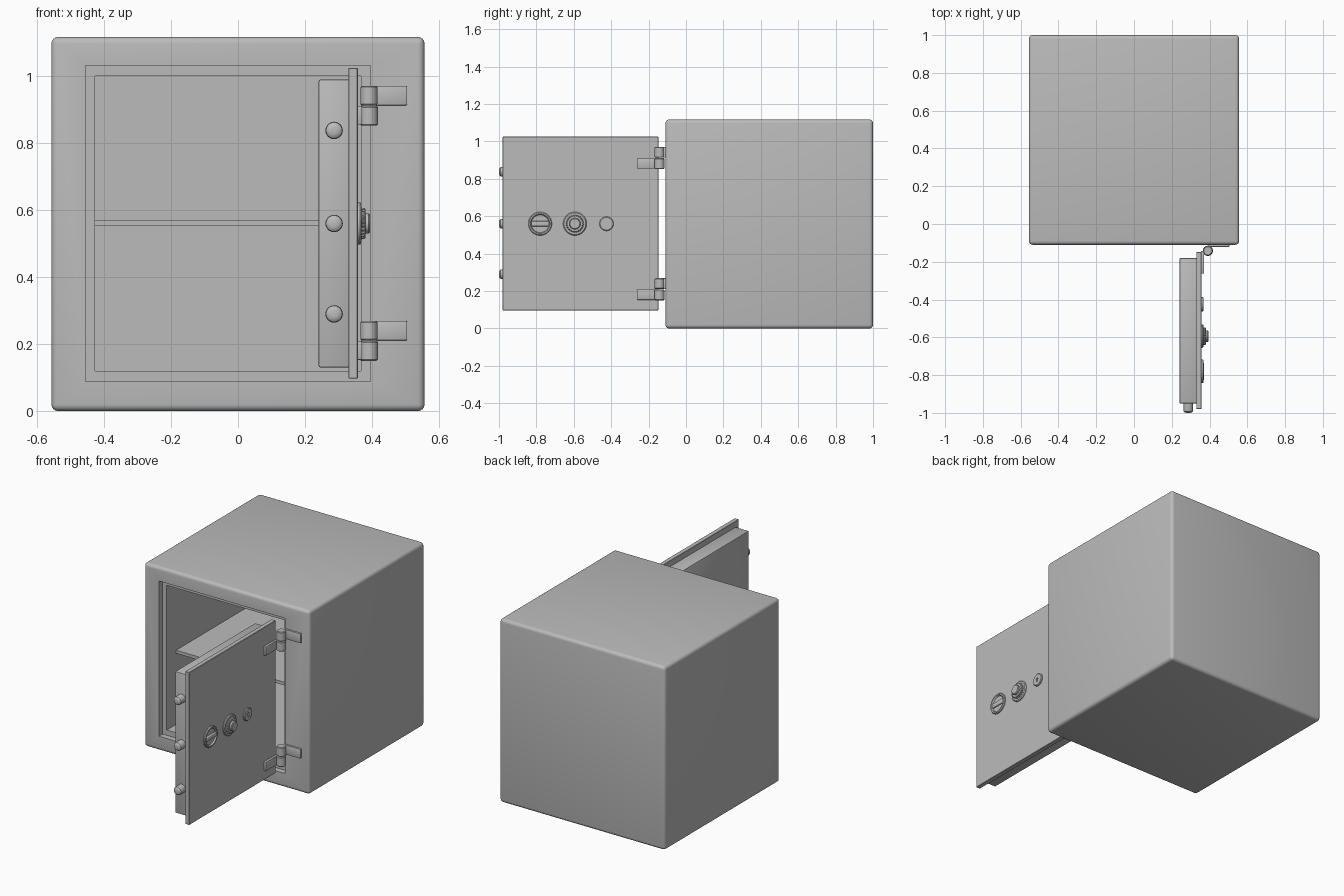
import bpy, bmesh, math
from mathutils import Vector, Matrix

if "Cube" in bpy.data.objects:
    bpy.data.objects.remove(bpy.data.objects["Cube"])

grey = bpy.data.materials.new("grey_metal")
grey.diffuse_color = (0.5, 0.5, 0.5, 1)
grey.use_nodes = True
grey.node_tree.nodes["Principled BSDF"].inputs["Base Color"].default_value = grey.diffuse_color


def finish(name, bm):
    bmesh.ops.recalc_face_normals(bm, faces=bm.faces[:])
    me = bpy.data.meshes.new(name)
    bm.to_mesh(me)
    bm.free()
    ob = bpy.data.objects.new(name, me)
    bpy.context.collection.objects.link(ob)
    me.materials.append(grey)
    smooth(ob)
    return ob


def smooth(ob):
    bpy.ops.object.select_all(action='DESELECT')
    ob.select_set(True)
    bpy.context.view_layer.objects.active = ob
    bpy.ops.object.shade_smooth_by_angle(angle=math.radians(32))


def box(name, x, y, z, bevel=0.0, seg=2):
    bm = bmesh.new()
    bmesh.ops.create_cube(bm, size=1)
    for v in bm.verts:
        v.co = Vector([(a + b) / 2 + c * (b - a) for (a, b), c in zip((x, y, z), v.co)])
    if bevel:
        bmesh.ops.bevel(bm, geom=bm.edges[:], offset=bevel, segments=seg,
                        profile=0.5, affect='EDGES')
    return finish(name, bm)


def lathe(name, profile, loc, axis, n=32, teeth=0.0):
    """Revolve (radius, height) points about axis; teeth alternates the radius."""
    bm = bmesh.new()
    rot = Vector((0, 0, 1)).rotation_difference(Vector(axis)).to_matrix().to_4x4()
    m = Matrix.Translation(loc) @ rot
    rings = []
    for r, h in profile:
        ring = []
        for i in range(n):
            a = 2 * math.pi * i / n
            q = r - (teeth if i % 4 < 2 else 0)
            ring.append(bm.verts.new(m @ Vector((q * math.cos(a), q * math.sin(a), h))))
        rings.append(ring)
    for r0, r1 in zip(rings, rings[1:]):
        for i in range(n):
            j = (i + 1) % n
            bm.faces.new((r0[i], r0[j], r1[j], r1[i]))
    bm.faces.new(rings[0])
    bm.faces.new(rings[-1])
    return finish(name, bm)


def cut(ob, cutters):
    bpy.ops.object.select_all(action='DESELECT')
    ob.select_set(True)
    bpy.context.view_layer.objects.active = ob
    for c in cutters:
        c.hide_render = True
        mod = ob.modifiers.new("cut", 'BOOLEAN')
        mod.object = c
        mod.operation = 'DIFFERENCE'
        mod.solver = 'EXACT'
        bpy.ops.object.modifier_apply(modifier=mod.name)
        bpy.data.objects.remove(c)
    smooth(ob)


# safe body with stepped door opening and cavity
body = box("safe_body", (-0.557, 0.557), (-0.11, 1.0), (0, 1.117), 0.02, 4)
cut(body, [
    box("recess_cutter", (-0.455, 0.395), (-0.3, -0.075), (0.088, 1.032)),
    box("cavity_cutter", (-0.427, 0.367), (-0.3, 0.9), (0.12, 1.0)),
])

# shelf
box("shelf", (-0.43, 0.37), (0.015, 0.905), (0.552, 0.571))

# open door
box("door_plate", (0.33, 0.358), (-0.98, -0.148), (0.097, 1.025), 0.002, 1)
box("door_inner_box", (0.241, 0.333), (-0.95, -0.18), (0.13, 0.99), 0.005, 2)

# locking bolts
for i, z in enumerate((0.29, 0.56, 0.838)):
    lathe(f"bolt_{i + 1}", [(0.026, -0.02), (0.026, 0.036), (0.024, 0.043),
                            (0.018, 0.048), (0.010, 0.05)],
          (0.287, -0.95, z), (0, -1, 0), 24)

# hinges: barrel, body leaf, door leaf
for name, z in (("lower", 0.15), ("upper", 0.852)):
    for part, z0, z1, r in (("bottom", z, z + 0.059, 0.027), ("top", z + 0.061, z + 0.119, 0.0255)):
        h = z1 - z0
        lathe(f"{name}_hinge_{part}_barrel",
              [(r - 0.004, 0), (r, 0.004), (r, h - 0.004), (r - 0.004, h)],
              (0.391, -0.142, z0), (0, 0, 1), 24)
    box(f"{name}_hinge_body_leaf", (0.391, 0.505), (-0.121, -0.105),
        (z + 0.061, z + 0.119), 0.003)
    box(f"{name}_hinge_door_leaf", (0.354, 0.371), (-0.262, -0.142),
        (z + 0.003, z + 0.058), 0.003)

# turn handle: dished ring with a grip bar
X = 0.357
lathe("handle_ring", [(0.063, 0), (0.063, 0.007), (0.059, 0.012), (0.052, 0.012),
                      (0.047, 0.003), (0.001, 0.003)], (X, -0.78, 0.56), (1, 0, 0), 40)
box("handle_grip", (X, X + 0.014), (-0.826, -0.734), (0.546, 0.574), 0.005, 3)

# combination dial with knurled knob
lathe("dial_plate", [(0.063, 0), (0.063, 0.005), (0.058, 0.010), (0.001, 0.010)],
      (X, -0.594, 0.56), (1, 0, 0), 40)
lathe("dial_knurl", [(0.048, 0.008), (0.046, 0.020), (0.043, 0.023), (0.005, 0.023)],
      (X, -0.594, 0.56), (1, 0, 0), 96, 0.003)
lathe("dial_knob", [(0.030, 0.02), (0.030, 0.033), (0.026, 0.037), (0.001, 0.037)],
      (X, -0.594, 0.56), (1, 0, 0), 32)

# key lock
lock = lathe("key_lock", [(0.038, -0.002), (0.038, 0.007), (0.034, 0.011), (0.001, 0.011)],
             (X, -0.425, 0.56), (1, 0, 0), 32)
cut(lock, [
    lathe("keyhole_round_cutter", [(0.007, 0.004), (0.007, 0.03)], (X, -0.425, 0.565), (1, 0, 0), 16),
    box("keyhole_slot_cutter", (X + 0.004, X + 0.03), (-0.428, -0.422), (0.545, 0.565)),
])
